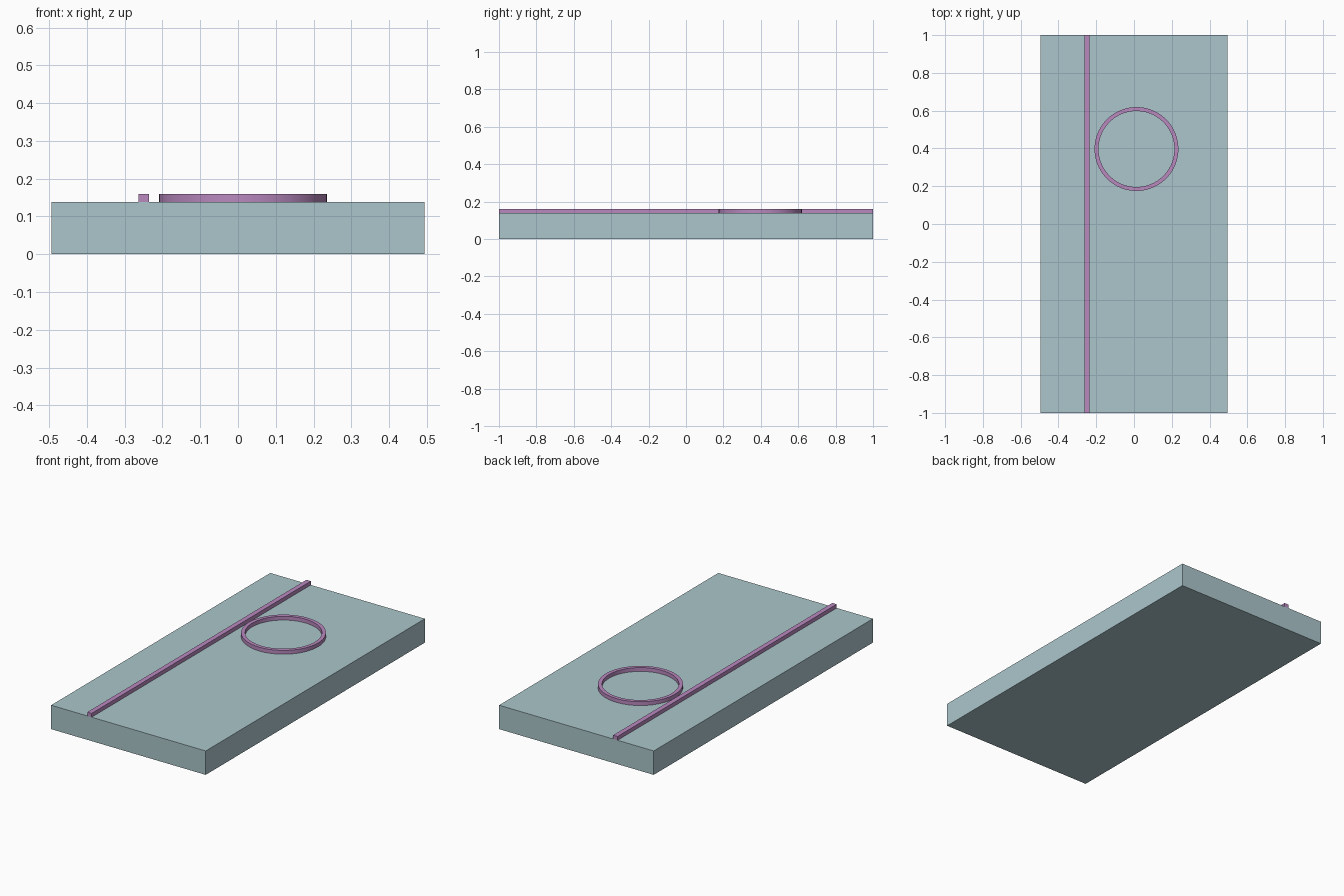
import bpy, bmesh, math

if "Cube" in bpy.data.objects:
    bpy.data.objects.remove(bpy.data.objects["Cube"])


def material(name, rgb):
    m = bpy.data.materials.new(name)
    m.diffuse_color = (*rgb, 1)
    m.use_nodes = True
    m.node_tree.nodes["Principled BSDF"].inputs["Base Color"].default_value = m.diffuse_color
    return m


BLUE = material("pale blue", (0.41, 0.565, 0.597))
PURPLE = material("soft purple", (0.485, 0.25, 0.52))

SLAB_TOP = 0.138
TRIM_TOP = 0.16


def add_object(name, bm, mat):
    bmesh.ops.recalc_face_normals(bm, faces=bm.faces[:])
    mesh = bpy.data.meshes.new(name)
    bm.to_mesh(mesh)
    bm.free()
    mesh.materials.append(mat)
    obj = bpy.data.objects.new(name, mesh)
    bpy.context.collection.objects.link(obj)
    return obj


def box(name, lo, hi, mat):
    bm = bmesh.new()
    bmesh.ops.create_cube(bm, size=1)
    for v in bm.verts:
        v.co = [(a + b) / 2 + c * (b - a) for a, b, c in zip(lo, hi, v.co)]
    return add_object(name, bm, mat)


def ring(name, centre, inner, outer, z0, z1, mat, sides=96):
    # rectangular cross-section swept around a circle
    bm = bmesh.new()
    section = [(inner, z0), (outer, z0), (outer, z1), (inner, z1)]
    loops = []
    for i in range(sides):
        a = math.tau * i / sides
        loops.append([bm.verts.new((centre[0] + r * math.cos(a),
                                    centre[1] + r * math.sin(a), z))
                      for r, z in section])
    for i in range(sides):
        p, q = loops[i], loops[(i + 1) % sides]
        for k in range(4):
            n = (k + 1) % 4
            bm.faces.new((p[k], q[k], q[n], p[n]))
    return add_object(name, bm, mat)


# Flat base slab
box("slab", (-0.494, -1, 0), (0.494, 1, SLAB_TOP), BLUE)

# Long raised strip, full length
box("raised_strip", (-0.263, -1, SLAB_TOP), (-0.235, 1, TRIM_TOP), PURPLE)

# Raised circular rim
rim = ring("raised_ring", (0.013, 0.397), 0.201, 0.222, SLAB_TOP, TRIM_TOP, PURPLE)
bpy.context.view_layer.objects.active = rim
rim.select_set(True)
bpy.ops.object.shade_smooth_by_angle(angle=math.radians(30))
